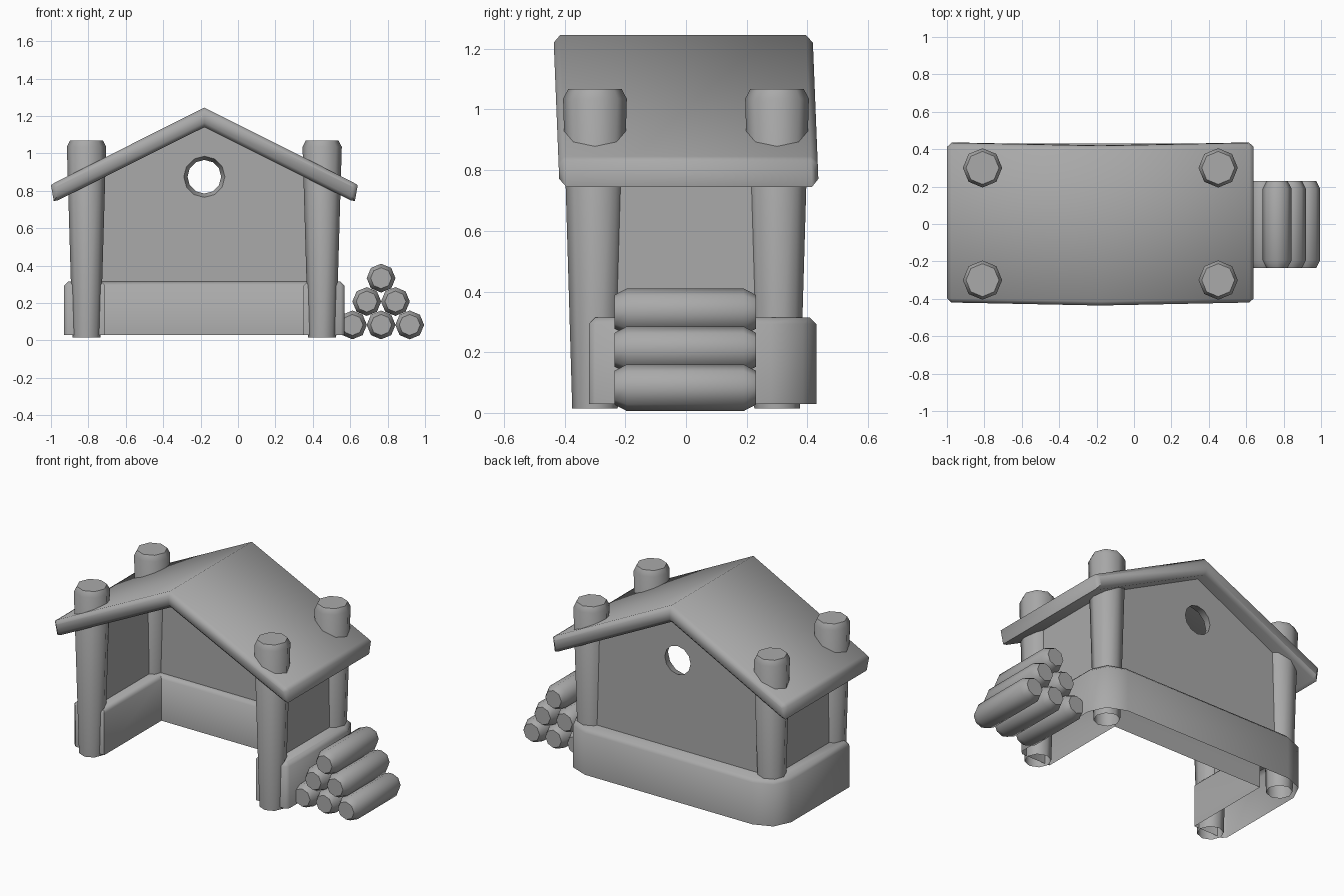
import bpy, bmesh, math
from mathutils import Vector

cube = bpy.data.objects.get("Cube")
if cube:
    bpy.data.objects.remove(cube, do_unlink=True)

grey = bpy.data.materials.new("plain grey")
grey.use_nodes = True
tone = (0.4, 0.4, 0.4, 1)
grey.diffuse_color = tone
grey.node_tree.nodes["Principled BSDF"].inputs["Base Color"].default_value = tone

MID = -0.18    # centre line of the shelter
POST_X = 0.63  # post distance from the centre line
POST_Y = 0.30


def finish(name, bm, angle=50):
    bmesh.ops.recalc_face_normals(bm, faces=bm.faces[:])
    mesh = bpy.data.meshes.new(name)
    bm.to_mesh(mesh)
    bm.free()
    mesh.materials.append(grey)
    obj = bpy.data.objects.new(name, mesh)
    bpy.context.collection.objects.link(obj)
    bpy.ops.object.select_all(action="DESELECT")
    obj.select_set(True)
    bpy.context.view_layer.objects.active = obj
    bpy.ops.object.shade_smooth_by_angle(angle=math.radians(angle))
    return obj


def lathe(name, profile, centre, axis, caps):
    """Eight-sided turned shape; profile holds (radius, position along axis)."""
    bm = bmesh.new()
    rings = []
    for r, h in profile:
        ring = []
        for i in range(8):
            a = i * math.tau / 8
            u, v = r * math.cos(a), r * math.sin(a)
            p = Vector((u, v, h)) if axis == "z" else Vector((u, h, v))
            ring.append(bm.verts.new(p + Vector(centre)))
        rings.append(ring)
    for low, high in zip(rings, rings[1:]):
        for i in range(8):
            j = (i + 1) % 8
            bm.faces.new((low[i], low[j], high[j], high[i]))
    for index in caps:
        bm.faces.new(rings[index])
    return finish(name, bm)


def mirrored(half):
    """Close a half outline (offset from the centre line, other) to a loop."""
    right = [(MID + a, b) for a, b in half]
    left = [(MID - a, b) for a, b in reversed(half) if a > 0]
    return right + left


def prism(bm, points, step):
    face = bm.faces.new([bm.verts.new(p) for p in points])
    out = bmesh.ops.extrude_face_region(bm, geom=[face], use_keep_orig=True)["geom"]
    top = [g for g in out if isinstance(g, bmesh.types.BMFace)][0]
    bmesh.ops.translate(bm, verts=top.verts[:], vec=step)
    return face, top


# Posts: tapered, chamfered at the top, open below
for side, sx in (("left", 1), ("right", -1)):
    for end, sy in (("front", -1), ("back", 1)):
        lathe(f"{end}_{side}_post",
              [(0.075, 0.015), (0.105, 1.035), (0.088, 1.068)],
              (MID + sx * POST_X, sy * POST_Y, 0), "z", [-1])

# Base: U-shaped low wall with rounded back corners, open below
half = [(0.53, 0.25), (0.53, -0.32), (0.73, -0.32), (0.75, -0.30),
        (0.75, 0.28), (0.70, 0.385), (0.585, 0.43)]
outline = [(MID + a, b) for a, b in half] + [(MID - a, b) for a, b in reversed(half)]
bm = bmesh.new()
bottom, top = prism(bm, [(x, y, 0.03) for x, y in outline], (0, 0, 0.285))
bm.faces.remove(bottom)
bmesh.ops.bevel(bm, geom=top.edges[:], offset=0.022, segments=1, affect="EDGES")
finish("base_wall", bm)

# Side walls between the posts
for side, sx in (("left", 1), ("right", -1)):
    bm = bmesh.new()
    x = MID + sx * POST_X
    prism(bm, [(x - 0.03, -0.3, 0.25), (x + 0.03, -0.3, 0.25),
               (x + 0.03, 0.32, 0.25), (x - 0.03, 0.32, 0.25)], (0, 0, 0.6))
    finish(f"{side}_side_wall", bm, 30)

# Back wall: gable with a round tapering window
gable = mirrored([(0, 1.19), (0.64, 0.86), (0.64, 0.25)])
bm = bmesh.new()
sheets = []
for y, r in ((0.28, 0.11), (0.34, 0.09)):
    hole = [(MID + r * math.cos(i * math.tau / 12), 0.875 + r * math.sin(i * math.tau / 12))
            for i in range(12)]
    loops, edges = [], []
    for pts in (gable, hole):
        vs = [bm.verts.new((x, y, z)) for x, z in pts]
        edges += [bm.edges.new((vs[i - 1], vs[i])) for i in range(len(vs))]
        loops.append(vs)
    bmesh.ops.triangle_fill(bm, edges=edges, use_beauty=True, normal=(0, -1, 0))
    sheets.append(loops)
for near, far in zip(*sheets):
    for i in range(len(near)):
        bm.faces.new((near[i - 1], near[i], far[i], far[i - 1]))
finish("back_wall", bm, 30)

# Roof: bent slab with chamfered rims, leaning slightly at the ridge
section = [(0, 1.245), (0.797, 0.845), (0.82, 0.83), (0.805, 0.745), (0.78, 0.75)]
loop = mirrored(section + [(0, 1.14)])
# the mirrored loop repeats no ridge point, but needs the lower ridge in between
bm = bmesh.new()
front, back = prism(bm, [(x, -0.427, z) for x, z in loop], (0, 0.854, 0))
rims = list(set(front.edges[:] + back.edges[:]))
bmesh.ops.bevel(bm, geom=rims, offset=0.022, segments=1, affect="EDGES")
for v in bm.verts:
    v.co.y += 0.01 - 0.04 * (v.co.z - 0.75)
finish("roof", bm)

# Log pile
log = [(0.056, -0.235), (0.077, -0.195), (0.077, 0.19), (0.056, 0.23)]
for row, count in enumerate((3, 2, 1)):
    for i in range(count):
        x = 0.765 + 0.153 * (i - (count - 1) / 2)
        lathe(f"log_{row + 1}_{i + 1}", log, (x, 0, 0.083 + 0.125 * row), "y", [0, -1])
